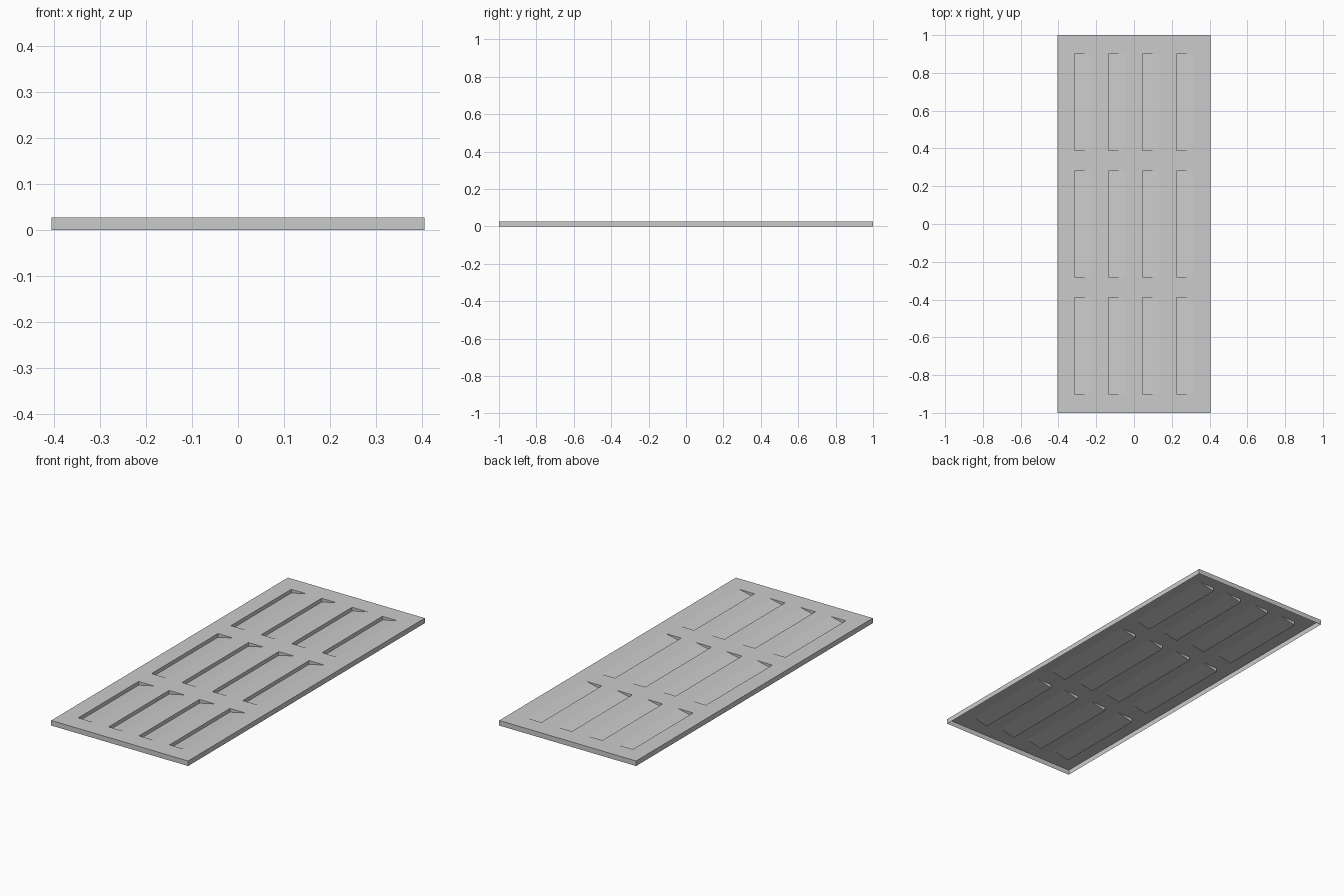
import bpy, bmesh

if "Cube" in bpy.data.objects:
    bpy.data.objects.remove(bpy.data.objects["Cube"])

W, L, H = 0.405, 1.0, 0.027      # half width, half length, rim height
DEPTH = 0.02                     # depth of each pressed louver at its left edge
P = 0.09                         # louver width and gap width

xs = [-W + P * i for i in range(10)]
ys = [-L, -0.90, -0.39, -0.28, 0.28, 0.39, 0.90, L]
bm = bmesh.new()


def face(*pts):
    bm.faces.new([bm.verts.new(p) for p in pts])


# Pressed sheet: flat cells, with a sloped wedge recess in every second cell
for i in range(len(xs) - 1):
    for j in range(len(ys) - 1):
        x0, x1, y0, y1 = xs[i], xs[i + 1], ys[j], ys[j + 1]
        if i % 2 and j % 2:
            d = H - DEPTH
            face((x0, y0, d), (x1, y0, H), (x1, y1, H), (x0, y1, d))   # ramp
            face((x0, y0, H), (x0, y0, d), (x0, y1, d), (x0, y1, H))   # step wall
            face((x0, y0, H), (x1, y0, H), (x0, y0, d))                # end walls
            face((x0, y1, H), (x0, y1, d), (x1, y1, H))
        else:
            face((x0, y0, H), (x1, y0, H), (x1, y1, H), (x0, y1, H))

bmesh.ops.remove_doubles(bm, verts=bm.verts, dist=1e-5)

# Folded-down rim, open underneath
border = [e for e in bm.edges if e.is_boundary]
new = bmesh.ops.extrude_edge_only(bm, edges=border)["geom"]
for v in new:
    if isinstance(v, bmesh.types.BMVert):
        v.co.z = 0
bmesh.ops.recalc_face_normals(bm, faces=bm.faces)
bm.faces.ensure_lookup_table()
if bm.faces[0].normal.z < 0:
    bmesh.ops.reverse_faces(bm, faces=bm.faces)

mesh = bpy.data.meshes.new("louvered_panel")
bm.to_mesh(mesh)
bm.free()
panel = bpy.data.objects.new("louvered_panel", mesh)
bpy.context.collection.objects.link(panel)
